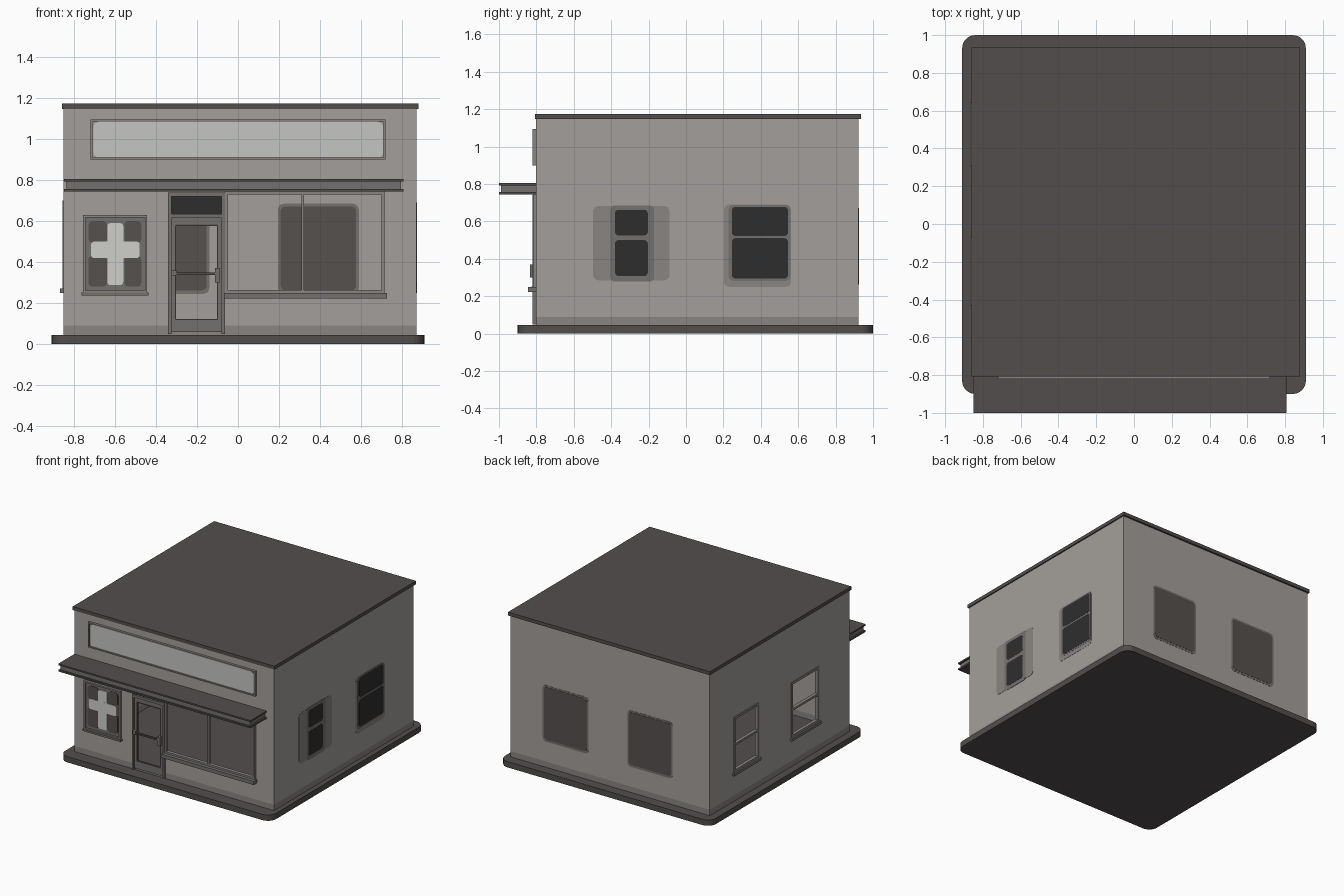
import bpy, bmesh, math
from mathutils import Vector

if "Cube" in bpy.data.objects:
    bpy.data.objects.remove(bpy.data.objects["Cube"])


def material(name, r, g, b):
    m = bpy.data.materials.new(name)
    m.use_nodes = True
    m.diffuse_color = (r, g, b, 1)
    bsdf = m.node_tree.nodes["Principled BSDF"]
    bsdf.inputs["Base Color"].default_value = (r, g, b, 1)
    bsdf.inputs["Roughness"].default_value = 0.9
    return m


WALL = material("wall plaster", .37, .345, .325)
STAIN = material("weathered plaster", .25, .235, .225)
DARK = material("dark roof", .085, .076, .073)
SIGN = material("pale sign", .56, .56, .54)
CROSS = material("white cross", .62, .62, .6)
GLASS = material("black glass", .027, .027, .027)
TRIM = material("grey trim", .175, .165, .16)
PANE = material("dull glass", .09, .082, .077)


def place(plane, u, v, d):
    """Map plane coordinates (u, v) and depth d to world space."""
    return Vector({"x": (d, u, v), "y": (u, d, v), "z": (u, v, d)}[plane])


def add_object(name, bm, mats):
    me = bpy.data.meshes.new(name)
    bm.to_mesh(me)
    bm.free()
    for m in mats:
        me.materials.append(m)
    ob = bpy.data.objects.new(name, me)
    bpy.context.collection.objects.link(ob)
    return ob


def part(name, mat, plane, d0, d1, rects, r=0):
    """Slabs (u0, u1, v0, v1) from depth d0 to d1, corners rounded by r."""
    bm = bmesh.new()
    for u0, u1, v0, v1 in rects:
        pts = []
        corners = [(u1, v1), (u0, v1), (u0, v0), (u1, v0)]
        for k, (u, v) in enumerate(corners):
            if not r:
                pts.append((u, v))
                continue
            cu = u - r if u == u1 else u + r
            cv = v - r if v == v1 else v + r
            for s in range(7):
                a = (k + s / 6) * math.pi / 2
                pts.append((cu + r * math.cos(a), cv + r * math.sin(a)))
        face = bm.faces.new([bm.verts.new(place(plane, u, v, d0)) for u, v in pts])
        out = bmesh.ops.extrude_face_region(bm, geom=[face])
        top = [g for g in out["geom"] if isinstance(g, bmesh.types.BMVert)]
        bmesh.ops.translate(bm, verts=top, vec=place(plane, 0, 0, d1 - d0))
        if not face.is_valid or len(face.link_loops if hasattr(face, "link_loops") else face.loops) == 0:
            continue
    bmesh.ops.recalc_face_normals(bm, faces=bm.faces)
    return add_object(name, bm, [mat])


def ring(u0, u1, v0, v1, w):
    """Four bars of a rectangular frame."""
    return [(u0, u1, v0, v0 + w), (u0, u1, v1 - w, v1),
            (u0, u0 + w, v0 + w, v1 - w), (u1 - w, u1, v0 + w, v1 - w)]


def wall(name, plane, d, u0, u1, holes=()):
    """Thin wall sheet with rectangular openings and a weathered foot."""
    us = sorted({u0, u1, *[h[0] for h in holes], *[h[1] for h in holes]})
    vs = sorted({FLOOR, FOOT, TOP, *[h[2] for h in holes], *[h[3] for h in holes]})
    bm = bmesh.new()
    grid = [[bm.verts.new(place(plane, u, v, d)) for v in vs] for u in us]
    for i in range(len(us) - 1):
        for j in range(len(vs) - 1):
            cu, cv = (us[i] + us[i + 1]) / 2, (vs[j] + vs[j + 1]) / 2
            if any(a < cu < b and c < cv < e for a, b, c, e in holes):
                continue
            f = bm.faces.new((grid[i][j], grid[i + 1][j], grid[i + 1][j + 1], grid[i][j + 1]))
            f.material_index = 1 if cv < FOOT else 0
    ob = add_object(name, bm, [WALL, STAIN])
    mod = ob.modifiers.new("thickness", "SOLIDIFY")
    mod.thickness = .003
    mod.offset = 0


FLOOR, FOOT, TOP = .045, .09, 1.15
L, R, F, B = -.85, .87, -.80, .92

# Base slab and roof
part("base_slab", DARK, "z", 0, FLOOR, [(-.91, .91, -.9, 1)], r=.07)
part("roof", DARK, "z", 1.148, 1.175, [(-.86, .88, -.808, .935)])

# Hollow walls
door_hole = (-.305, -.1, .12, .58)
shop_hole = (-.06, .705, .25, .735)
side_holes = [(.32, .63, .27, .7), (-.42, -.08, .27, .7)]
wall("front_wall", "y", F, L, R, [door_hole, shop_hole])
wall("back_wall", "y", B, L, R)
wall("left_wall", "x", R, F, B)
wall("right_wall", "x", L, F, B, side_holes)

# Sign board
part("sign_frame", STAIN, "y", F - .02, F, ring(-.72, .72, .9, 1.095, .01))
part("sign_back", WALL, "y", F - .012, F, [(-.71, .71, .91, 1.085)])
part("sign_panel", SIGN, "y", F - .015, F - .012, [(-.705, .708, .912, 1.083)], r=.025)

# Awning with channel edge
part("awning_top", DARK, "z", .793, .805, [(-.85, .808, -1, F)])
part("awning_core", TRIM, "z", .757, .793, [(-.838, .795, -.988, F)])
part("awning_bottom", DARK, "z", .745, .757, [(-.85, .808, -1, F)])

# Cross window
part("cross_window_frame", STAIN, "y", F - .02, F, ring(-.757, -.443, .25, .63, .012))
part("cross_window_sill", TRIM, "y", F - .025, F, [(-.765, -.437, .238, .252)])
part("cross_window_back", TRIM, "y", F - .006, F, [(-.745, -.455, .262, .618)])
part("cross_window_panes", PANE, "y", F - .009, F - .006,
     [(a, b, c, d) for a, b in ((-.73, -.64), (-.555, -.472))
      for c, d in ((.28, .43), (.495, .6))], r=.02)
part("cross_upright", CROSS, "y", F - .012, F - .006, [(-.638, -.56, .288, .59)], r=.015)
part("cross_arm", CROSS, "y", F - .0125, F - .006, [(-.717, -.48, .42, .5)], r=.015)

# Door
part("door_frame", TRIM, "y", F - .02, F + .01,
     [(-.342, -.325, .05, .74), (-.08, -.063, .05, .74),
      (-.325, -.08, .72, .74), (-.325, -.08, .615, .635)])
part("door_leaf", TRIM, "y", F - .01, F + .01,
     [(-.325, -.305, .06, .615), (-.1, -.08, .06, .615),
      (-.305, -.1, .06, .12), (-.305, -.1, .58, .615)])
part("door_glass_edge", DARK, "y", F - .012, F + .004, ring(-.308, -.097, .117, .583, .006))
part("transom_glass", GLASS, "y", F - .008, F, [(-.325, -.08, .635, .72)])
part("door_push_bar", DARK, "y", F - .03, F - .015, [(-.31, -.1, .338, .35)])
part("door_handle", TRIM, "y", F - .035, F - .01,
     [(-.113, -.09, .3, .37), (-.325, -.3, .335, .36)])

# Shop window
part("shop_window_frame", STAIN, "y", F - .018, F + .01,
     ring(-.063, .715, .25, .745, .014) + [(.311, .321, .264, .731)])
part("shop_window_sill", TRIM, "y", F - .045, F, [(-.068, .727, .222, .25)])

# Open windows on the right wall
for i, (y0, y1, z0, z1) in enumerate(side_holes):
    mid = (z0 + z1) / 2
    part(f"side_window_frame_{i + 1}", STAIN, "x", L - .006, L + .02,
         ring(y0, y1, z0, z1, .018) + [(y0, y1, mid - .008, mid + .008)])
    part(f"side_window_sill_{i + 1}", TRIM, "x", L - .018, L,
         [(y0 - .012, y1 + .012, .25, .27)])

# Painted windows on the back wall, showing on both faces
back_rects = [(.195, .59), (-.53, -.14)]
part("back_window_margin", TRIM, "y", B - .003, B + .003,
     [(a, b, .245, .685) for a, b in back_rects], r=.03)
part("back_window_pane", PANE, "y", B - .0045, B + .0045,
     [(a + .013, b - .013, .262, .672) for a, b in back_rects], r=.025)

# Painted windows on the left wall
part("left_window_margin", STAIN, "x", R - .003, R + .003,
     [(-.497, -.088, .285, .682), (.203, .562, .25, .69)], r=.03)
part("left_window_frame", TRIM, "x", R - .004, R + .004,
     [(-.405, -.17, .278, .685), (.228, .558, .282, .688)], r=.025)
part("left_window_pane", GLASS, "x", R - .0049, R + .0049,
     [(-.38, -.204, .308, .5), (-.38, -.204, .525, .662),
      (.245, .545, .295, .51), (.245, .545, .522, .678)], r=.02)
